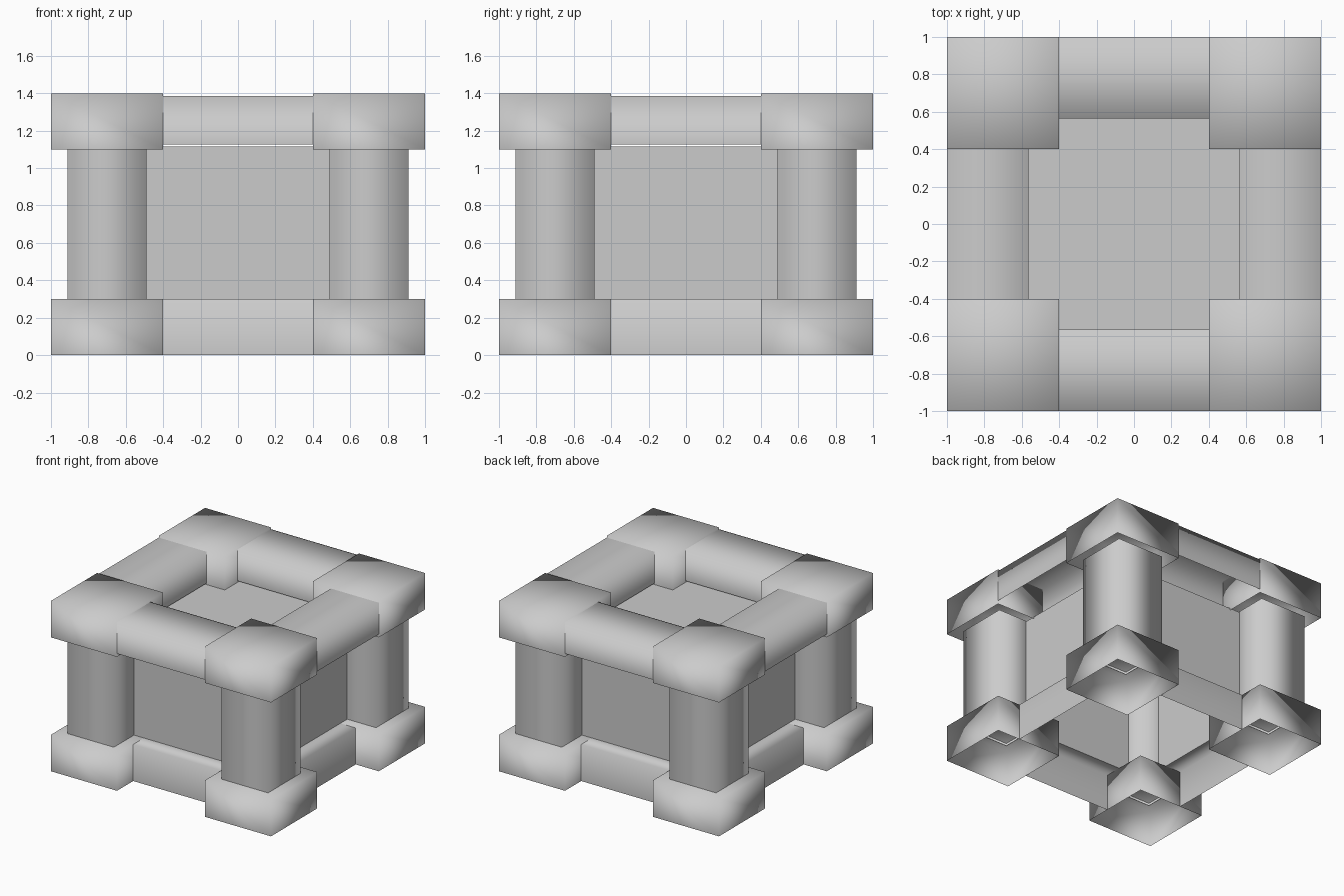
import bpy
import bmesh
from mathutils import Matrix, Vector

start = bpy.data.objects.get("Cube")
if start:
    bpy.data.objects.remove(start, do_unlink=True)

# One plain stone colour
GREY = (0.6, 0.6, 0.6, 1.0)
stone = bpy.data.materials.new("light_grey_stone")
stone.diffuse_color = GREY
stone.use_nodes = True
bsdf = next(n for n in stone.node_tree.nodes if n.type == 'BSDF_PRINCIPLED')
bsdf.inputs["Base Color"].default_value = GREY
bsdf.inputs["Roughness"].default_value = 0.8


def finish(name, bm, turn=0, smooth=False):
    """Turn the mesh by quarter turns about z and make it an object."""
    bm.transform(Matrix.Rotation(turn * 1.5707963, 4, 'Z'))
    mesh = bpy.data.meshes.new(name)
    bm.to_mesh(mesh)
    bm.free()
    mesh.materials.append(stone)
    obj = bpy.data.objects.new(name, mesh)
    bpy.context.collection.objects.link(obj)
    if smooth:
        for poly in mesh.polygons:
            poly.use_smooth = True
        soft = obj.modifiers.new("soft_shading", 'WEIGHTED_NORMAL')
        soft.mode = 'FACE_AREA'


def shell(low, high, open_sides):
    """Box between two corners, left open toward the given directions."""
    low, high = Vector(low), Vector(high)
    bm = bmesh.new()
    bmesh.ops.create_cube(bm, size=1)
    bmesh.ops.scale(bm, vec=high - low, verts=bm.verts)
    bmesh.ops.translate(bm, vec=(low + high) / 2, verts=bm.verts)
    bm.normal_update()
    gone = [f for f in bm.faces
            if any(f.normal.dot(Vector(d)) > 0.9 for d in open_sides)]
    bmesh.ops.delete(bm, geom=gone, context='FACES')
    return bm


DOWN, UP = (0, 0, -1), (0, 0, 1)
LEFT, RIGHT, BACK = (1, 0, 0), (-1, 0, 0), (0, 1, 0)

# Central body, open underneath
finish("body", shell((-0.65, -0.65, 0.3), (0.65, 0.65, 1.115), [DOWN]))

corners = ("front_right", "front_left", "back_left", "back_right")
sides = ("front", "left", "back", "right")

for turn, corner in enumerate(corners):
    # Corner base and cap, with a hollow pillar reaching into both
    finish(corner + "_base",
           shell((-1, -1, 0), (-0.4, -0.4, 0.3), [DOWN]), turn, True)
    finish(corner + "_pillar",
           shell((-0.912, -0.912, 0.28), (-0.49, -0.49, 1.12), [DOWN, UP]), turn, True)
    finish(corner + "_cap",
           shell((-1, -1, 1.1), (-0.4, -0.4, 1.4), [DOWN]), turn, True)

for turn, side in enumerate(sides):
    # Upper rail between the caps
    finish(side + "_upper_rail",
           shell((-0.4, -1, 1.127), (0.4, -0.565, 1.385), [DOWN, LEFT, RIGHT]),
           turn, True)
    # Lower rail between the bases: outer wall and a ledge back to the body
    finish(side + "_lower_rail",
           shell((-0.4, -0.79, 0), (0.4, -0.65, 0.3), [DOWN, LEFT, RIGHT, BACK]),
           turn, True)
